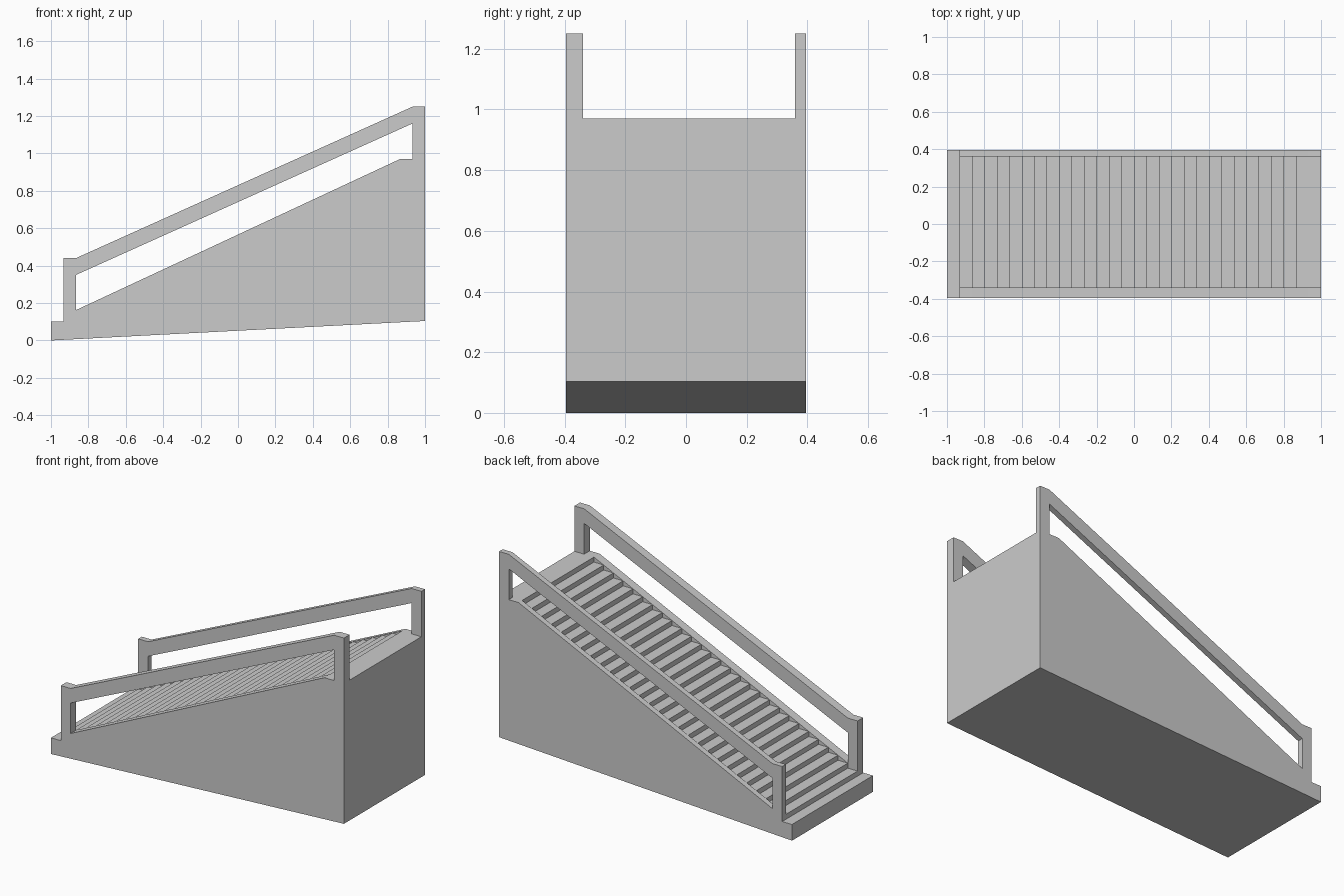
import bpy, bmesh

if "Cube" in bpy.data.objects:
    bpy.data.objects.remove(bpy.data.objects["Cube"])

N = 28                       # risers
RUN = 2 / 30
RISE = 0.87 / N
X0, Z0, ZT = -1 + RUN, 0.10, 0.97
YF, YFI, YBI, YB = -0.395, -0.34, 0.36, 0.395   # outer/inner wall planes


def finish(bm, name):
    bmesh.ops.remove_doubles(bm, verts=bm.verts, dist=1e-5)
    bmesh.ops.recalc_face_normals(bm, faces=bm.faces)
    mesh = bpy.data.meshes.new(name)
    bm.to_mesh(mesh)
    bm.free()
    ob = bpy.data.objects.new(name, mesh)
    bpy.context.collection.objects.link(ob)
    return ob


def face(bm, pts):
    return bm.faces.new([bm.verts.new(p) for p in pts])


def strip(bm, path, ya, yb):
    # sweep an x-z path across y
    for (x1, z1), (x2, z2) in zip(path, path[1:]):
        face(bm, [(x1, ya, z1), (x2, ya, z2), (x2, yb, z2), (x1, yb, z1)])


# Staircase body: wedge base, sloped side stringers, sunken steps
noses = [(X0 + k * RUN, Z0 + (k + 1) * RISE) for k in range(N)]
steps = [noses[0]]
for a, b in zip(noses, noses[1:]):
    steps += [(b[0], a[1]), b]

bm = bmesh.new()
shell = [noses[-1], (1 - RUN, ZT), (1, ZT), (1, 0.104), (-1, 0), (-1, Z0), (X0, Z0), noses[0]]
for x_z in (shell,):
    for (x1, z1), (x2, z2) in zip(x_z, x_z[1:]):
        for ya, yb in ((YF, YFI), (YFI, YBI), (YBI, YB)):
            strip(bm, [(x1, z1), (x2, z2)], ya, yb)
strip(bm, noses, YF, YFI)
strip(bm, noses, YBI, YB)
strip(bm, steps, YFI, YBI)
for y in (YF, YB):
    face(bm, [(x, y, z) for x, z in noses + shell[1:-1]])
# inner stringer faces beside each step
for y in (YFI, YBI):
    for a, b in zip(noses, noses[1:]):
        face(bm, [(a[0], y, a[1]), (b[0], y, a[1]), (b[0], y, b[1])])
finish(bm, "staircase")

# Handrails with end posts
rail = [noses[0], noses[1], (X0 + RUN, 0.35), (1 - RUN, 1.16), (1 - RUN, ZT),
        (1, ZT), (1, 1.25), (1 - RUN, 1.25), (X0 + RUN, 0.44), (X0, 0.44)]
for name, ya, yb in (("front_handrail", YF, YFI), ("back_handrail", YBI, YB)):
    bm = bmesh.new()
    strip(bm, rail + rail[:1], ya, yb)
    for y in (ya, yb):
        face(bm, [(x, y, z) for x, z in rail])
    finish(bm, name)
